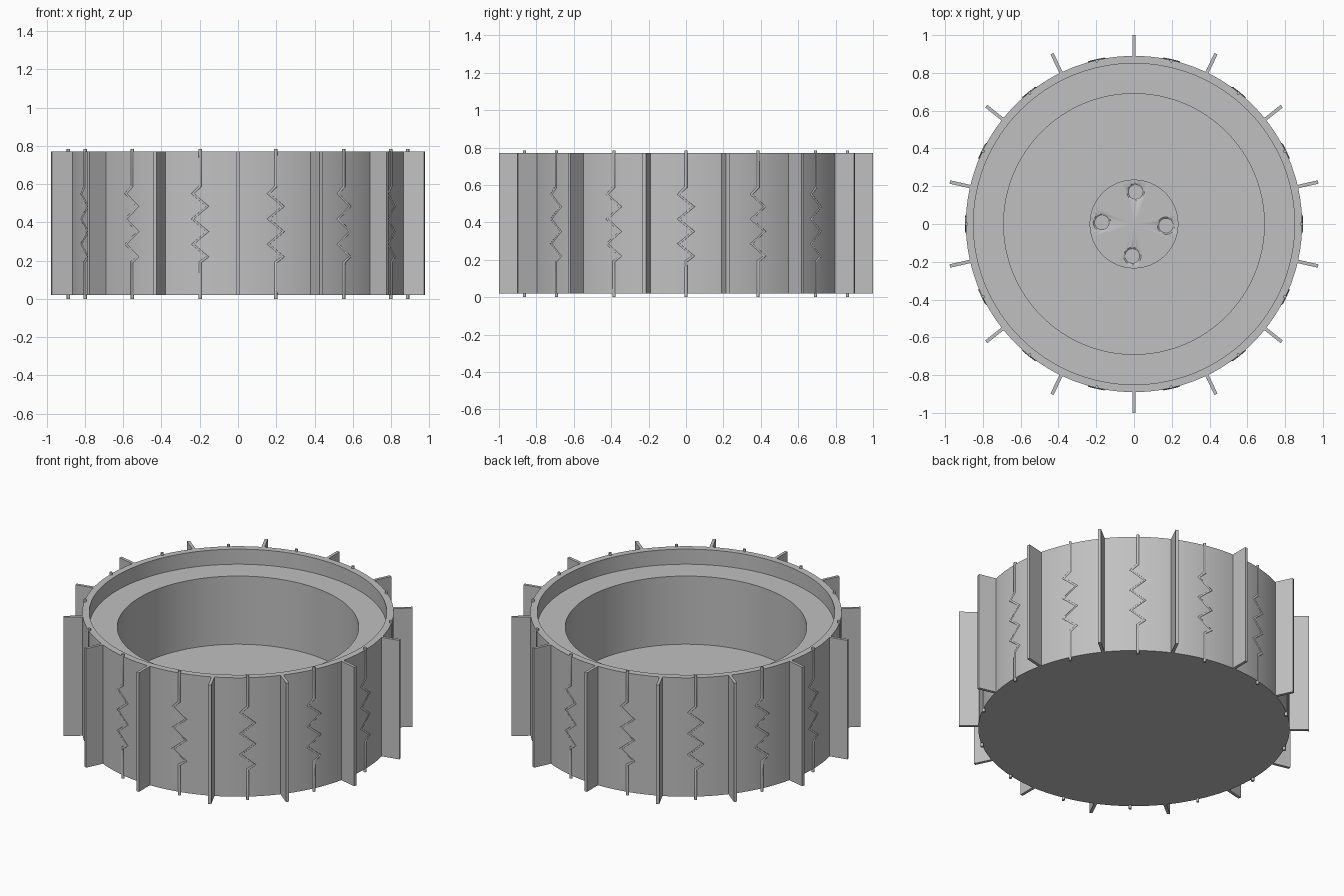
import bpy, bmesh, math
from mathutils import Matrix, Vector

old = bpy.data.objects.get("Cube")
if old:
    bpy.data.objects.remove(old, do_unlink=True)

grey = bpy.data.materials.new("plain_grey")
grey.use_nodes = True
grey.diffuse_color = (0.53, 0.53, 0.53, 1)
grey.node_tree.nodes["Principled BSDF"].inputs["Base Color"].default_value = (0.53, 0.53, 0.53, 1)

COUNT = 14
STEP = 2 * math.pi / COUNT
BOTTOM, TOP, RADIUS = 0.02, 0.77, 0.89


def finish(name, bm, smooth=True):
    bmesh.ops.recalc_face_normals(bm, faces=bm.faces)
    mesh = bpy.data.meshes.new(name)
    bm.to_mesh(mesh)
    bm.free()
    mesh.materials.append(grey)
    obj = bpy.data.objects.new(name, mesh)
    bpy.context.collection.objects.link(obj)
    if smooth:
        bpy.ops.object.select_all(action="DESELECT")
        obj.select_set(True)
        bpy.context.view_layer.objects.active = obj
        bpy.ops.object.shade_smooth_by_angle(angle=math.radians(30))
    return obj


def lathe(name, profile, steps, centre=(0, 0, 0)):
    """Spin an (radius, height) profile about a vertical axis."""
    bm = bmesh.new()
    verts = [bm.verts.new((r, 0, z)) for r, z in profile]
    edges = [bm.edges.new(pair) for pair in zip(verts, verts[1:])]
    bmesh.ops.spin(bm, geom=verts + edges, cent=(0, 0, 0), axis=(0, 0, 1),
                   angle=2 * math.pi, steps=steps, use_merge=True)
    bmesh.ops.remove_doubles(bm, verts=bm.verts, dist=0.0001)
    bmesh.ops.translate(bm, verts=bm.verts, vec=centre)
    return finish(name, bm)


# Stepped bowl with a rim, a ledge and a deep floor
lathe("stepped_drum", [(0, BOTTOM), (RADIUS, BOTTOM), (RADIUS, TOP), (0.85, TOP),
                       (0.85, 0.675), (0.69, 0.675), (0.69, 0.245), (0, 0.245)], 128)

# Low round hub on the floor, with four holes
hub = lathe("hub_disc", [(0, 0.23), (0.235, 0.23), (0.235, 0.26), (0, 0.26)], 64)
for i in range(4):
    a = i * math.pi / 2 - 0.05
    spot = (0.17 * math.cos(a), 0.17 * math.sin(a), 0)
    cutter = lathe(f"hole_cutter_{i + 1}",
                   [(0, 0.248), (0.039, 0.248), (0.039, 0.254), (0.049, 0.262), (0, 0.262)],
                   32, spot)
    cutter.hide_render = True
    cutter.hide_viewport = True
    cut = hub.modifiers.new("hole", "BOOLEAN")
    cut.operation = "DIFFERENCE"
    cut.object = cutter

# Radial fins around the wall
for i in range(COUNT):
    bm = bmesh.new()
    bmesh.ops.create_cube(bm, size=1)
    bmesh.ops.scale(bm, verts=bm.verts, vec=(0.12, 0.018, TOP - BOTTOM))
    bmesh.ops.translate(bm, verts=bm.verts, vec=(0.94, 0, (TOP + BOTTOM) / 2))
    bmesh.ops.rotate(bm, verts=bm.verts, cent=(0, 0, 0),
                     matrix=Matrix.Rotation(math.pi / 2 + i * STEP, 3, "Z"))
    finish(f"fin_{i + 1}", bm, smooth=False)

# Zigzag wires halfway between the fins, standing proud at both ends
path = [(0, 0), (0, 0.192)]
path += [(0.04 * (-1) ** i, 0.22 + 0.066 * i) for i in range(6)]
path += [(0, 0.588), (0, 0.784)]
wire = bpy.data.curves.new("zigzag_wire", "CURVE")
wire.dimensions = "3D"
wire.bevel_depth = 0.009
wire.bevel_resolution = 2
wire.use_fill_caps = True
wire.materials.append(grey)
spline = wire.splines.new("POLY")
spline.points.add(len(path) - 1)
for point, (side, z) in zip(spline.points, path):
    point.co = (math.sqrt(0.886 ** 2 - side ** 2), side, z, 1)
for i in range(COUNT):
    obj = bpy.data.objects.new(f"zigzag_wire_{i + 1}", wire)
    obj.rotation_euler.z = math.pi / 2 + (i + 0.5) * STEP
    bpy.context.collection.objects.link(obj)
